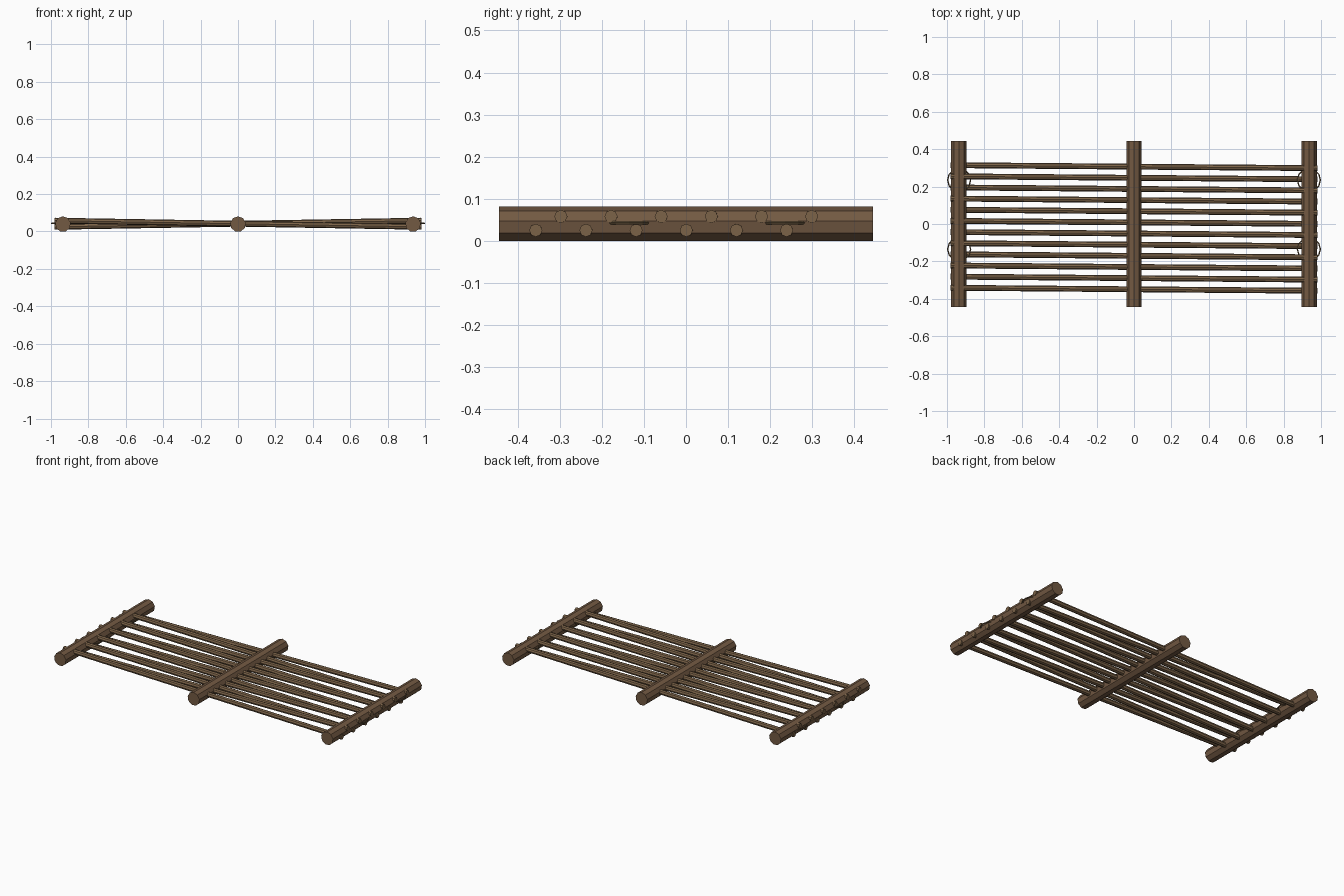
import bpy, math
from mathutils import Vector

if "Cube" in bpy.data.objects:
    bpy.data.objects.remove(bpy.data.objects["Cube"])


def material(name, color):
    m = bpy.data.materials.new(name)
    m.diffuse_color = (*color, 1)
    m.use_nodes = True
    m.node_tree.nodes["Principled BSDF"].inputs["Base Color"].default_value = m.diffuse_color
    return m


STAKE = material("stake_wood", (0.17, 0.10, 0.055))
ROD = material("rod_wood", (0.20, 0.125, 0.065))
TWINE = material("twine", (0.15, 0.10, 0.05))


def pole(name, a, b, radius, sides, mat, roll=0.0):
    a, b = Vector(a), Vector(b)
    bpy.ops.mesh.primitive_cylinder_add(vertices=sides, radius=radius, depth=(b - a).length,
                                        location=(a + b) / 2)
    o = bpy.context.object
    o.name = name
    # local Y is kept pointing up so that a corner of the section is on top
    z = (b - a).normalized()
    x = Vector((0, 0, 1)).cross(z).normalized()
    y = z.cross(x)
    for v in o.data.vertices:
        c, s = math.cos(roll), math.sin(roll)
        p = v.co.copy()
        v.co = x * (c * p.x - s * p.y) + y * (s * p.x + c * p.y) + z * p.z
    o.data.materials.append(mat)
    return o


# Three nine-sided cross stakes
R = 0.0418
ZC = R * math.cos(math.radians(20))
for name, x in (("left", -0.936), ("middle", 0), ("right", 0.936)):
    pole(name + "_stake", (x, -0.445, ZC), (x, 0.445, ZC), R, 9, STAKE)

# Twelve thin rods, alternately tilted up and down through the stakes
for i in range(12):
    y = -0.349 + i * 0.0596
    t = 0.0165 if i % 2 else -0.0165
    pole("rod_%02d" % (i + 1), (-0.98, y + 0.008, 0.0415 - t), (0.98, y - 0.008, 0.0415 + t),
         0.0155, 8, ROD)

# Twine rings binding the outer stakes
for side in (-1, 1):
    for y in (0.235, -0.135):
        bpy.ops.mesh.primitive_torus_add(major_radius=0.061, minor_radius=0.004,
                                         major_segments=12, minor_segments=5,
                                         location=(side * 0.935, y, 0.043))
        o = bpy.context.object
        o.name = "twine_ring"
        o.data.materials.append(TWINE)
